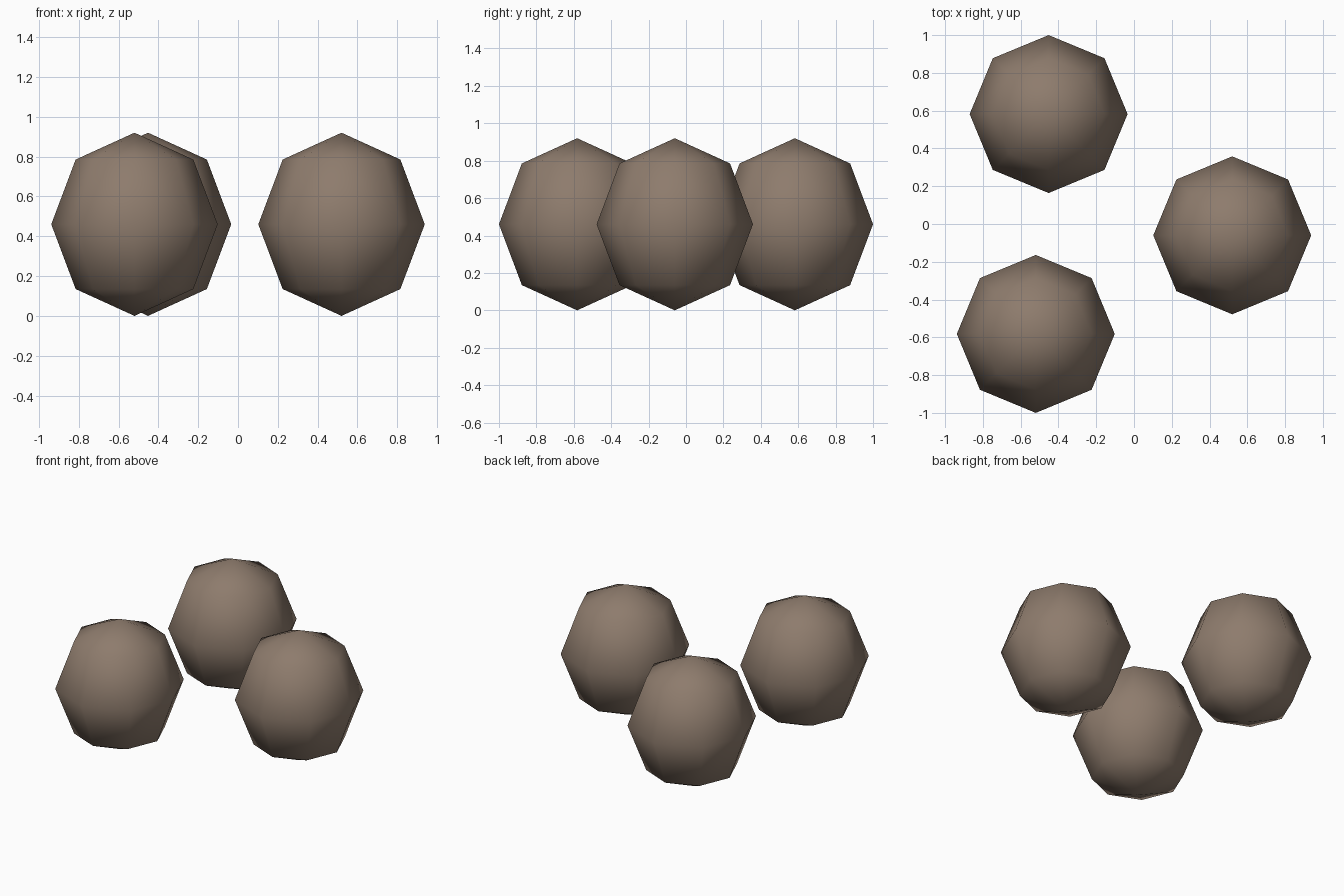
import bpy

if "Cube" in bpy.data.objects:
    bpy.data.objects.remove(bpy.data.objects["Cube"])

# Single earthy brown for every stone
brown = bpy.data.materials.new("stone brown")
brown.diffuse_color = (0.27, 0.2, 0.152, 1)
brown.use_nodes = True
brown.node_tree.nodes["Principled BSDF"].inputs["Base Color"].default_value = brown.diffuse_color

RADIUS, HALF_HEIGHT = 0.418, 0.46


def add_stone(name, x, y):
    """Low-poly, smooth-shaded ovoid resting on the ground."""
    bpy.ops.mesh.primitive_uv_sphere_add(segments=8, ring_count=4, radius=1,
                                         location=(x, y, HALF_HEIGHT))
    stone = bpy.context.object
    stone.name = name
    stone.scale = (RADIUS, RADIUS, HALF_HEIGHT)
    bpy.ops.object.transform_apply(location=False, rotation=False, scale=True)
    bpy.ops.object.shade_smooth()
    stone.data.materials.append(brown)


# Three loose stones in a triangle
add_stone("front_left_stone", -0.52, -0.582)
add_stone("right_stone", 0.52, -0.06)
add_stone("back_left_stone", -0.452, 0.582)
